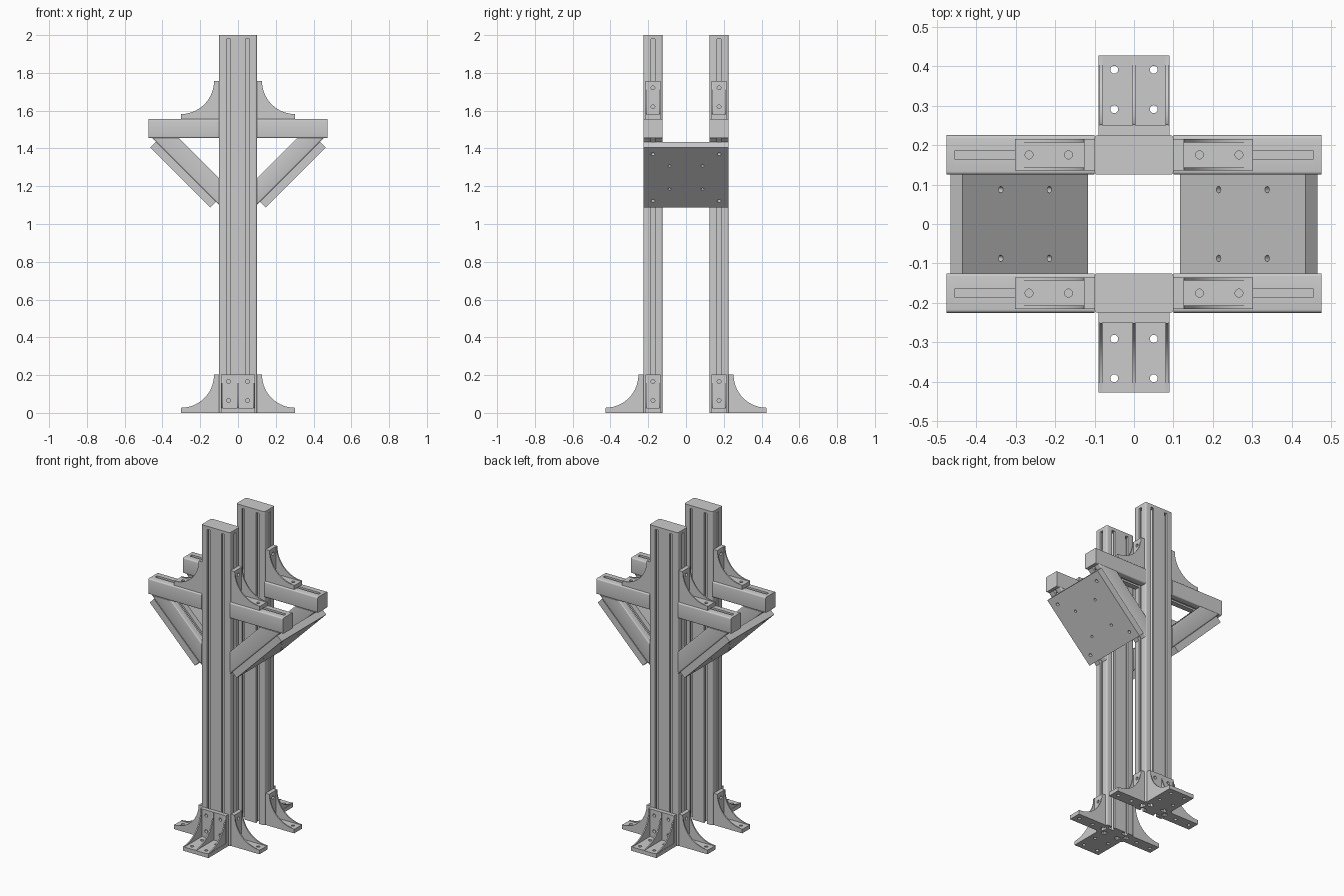
import bpy, bmesh, math
from mathutils import Matrix, Vector

if "Cube" in bpy.data.objects:
    bpy.data.objects.remove(bpy.data.objects["Cube"])


def frame(o, x, y, z):
    """Matrix with origin o and the given local axes."""
    m = Matrix((x, y, z)).transposed().to_4x4()
    m.translation = Vector(o)
    return m


def circle(cx, cy, r, n=20):
    return [(cx + r * math.cos(i * math.tau / n), cy + r * math.sin(i * math.tau / n)) for i in range(n)]


def rect(x0, y0, x1, y1):
    return [(x0, y0), (x1, y0), (x1, y1), (x0, y1)]


def add_slab(bm, outline, thick, m, z0=0.0, holes=()):
    """Extrude a 2D outline with holes along local z of m."""
    edges = []
    for loop in [outline, *holes]:
        vs = [bm.verts.new((x, y, z0)) for x, y in loop]
        edges += [bm.edges.new((vs[i - 1], vs[i])) for i in range(len(vs))]
    before = set(bm.verts) - {v for e in edges for v in e.verts}
    bmesh.ops.triangle_fill(bm, edges=edges, use_beauty=True, normal=(0, 0, 1))
    faces = list({f for e in edges for f in e.link_faces} |
                 {f for f in bm.faces if not any(v in before for v in f.verts)})
    ext = bmesh.ops.extrude_face_region(bm, geom=faces)
    top = [g for g in ext["geom"] if isinstance(g, bmesh.types.BMVert)]
    bmesh.ops.translate(bm, verts=top, vec=(0, 0, thick))
    new = [v for v in bm.verts if v not in before]
    bmesh.ops.transform(bm, matrix=m, verts=new)


def finish(name, bm):
    bmesh.ops.recalc_face_normals(bm, faces=bm.faces[:])
    me = bpy.data.meshes.new(name)
    bm.to_mesh(me)
    bm.free()
    ob = bpy.data.objects.new(name, me)
    bpy.context.collection.objects.link(ob)
    return ob


def section(w, h, slots_y=(), slots_x=(), r=0.008):
    """Rounded rail section; slots_y sit on the +-y sides, slots_x on the +-x sides."""
    pts = []
    for k in range(4):
        a = k * math.pi / 2
        u, n = Vector((math.cos(a), math.sin(a))), Vector((math.sin(a), -math.cos(a)))
        length, half = (w, h / 2) if k % 2 == 0 else (h, w / 2)
        td = [(-length / 2 + r, 0)]
        for s in (slots_y if k % 2 == 0 else slots_x):
            groove = [(0.01, 0), (0.01, 0.012), (0.02, 0.012), (0.02, 0.02), (0.011, 0.03)]
            td += [(s - t, d) for t, d in groove] + [(s + t, d) for t, d in reversed(groove)]
        td.append((length / 2 - r, 0))
        for i in (1, 2, 3):
            b = i * math.pi / 8
            td.append((length / 2 - r + r * math.sin(b), r - r * math.cos(b)))
        pts += [tuple(n * (half - d) + u * t) for t, d in td]
    return pts


def bracket(name, m, width, ribs, hole_y):
    """Gusset bracket: foot along local x, wall along local z."""
    s, t, hw = 0.202, 0.025, width / 2
    bm = bmesh.new()
    holes = [circle(d, y, 0.01) for d in (0.066, 0.166) for y in hole_y]
    X, Y, Z = Vector((1, 0, 0)), Vector((0, 1, 0)), Vector((0, 0, 1))
    add_slab(bm, rect(0, -hw, s, hw), t, Matrix(), holes=holes)
    add_slab(bm, rect(t, -hw, s, hw), t, frame((0, 0, 0), Z, Y, X), holes=holes)
    rad = s - t - 0.002
    arc = [(s - rad * math.cos(i * math.pi / 28), s - rad * math.sin(i * math.pi / 28)) for i in range(15)]
    for y in ribs:
        add_slab(bm, [(t, t)] + [(t, s)] + arc + [(s, t)], 0.008, frame((0, y - 0.004, 0), X, Z, Y))
    bm.transform(m)
    finish(name, bm)


X, Y, Z = Vector((1, 0, 0)), Vector((0, 1, 0)), Vector((0, 0, 1))
CY = 0.175
column_sec = section(0.2, 0.1, (-0.05, 0.05), (0,))
beam_sec = section(0.1, 0.1, (0,))
names = {1: "right", -1: "left"}
depth = {1: "back", -1: "front"}

for sy in (1, -1):
    # slotted upright with end cap
    bm = bmesh.new()
    at = Matrix.Translation((0, sy * CY, 0))
    add_slab(bm, column_sec, 1.98, at)
    add_slab(bm, section(0.2, 0.1), 0.02, at, z0=1.98)
    finish(f"{depth[sy]}_column", bm)

    # wide foot bracket on the outer face
    bracket(f"{depth[sy]}_wide_foot", frame((0, sy * 0.225, 0), Y * sy, X, Z),
            0.18, (-0.084, 0, 0.084), (-0.05, 0.05))

    for sx in (1, -1):
        tag = f"{depth[sy]}_{names[sx]}"
        # narrow brackets at the foot and above the beam
        for z, part in ((0, "foot_bracket"), (1.555, "beam_bracket")):
            bracket(f"{tag}_{part}", frame((sx * 0.1, sy * CY, z), X * sx, Y, Z),
                    0.08, (-0.036, 0.036), (0,))

        # side beam with end cap
        bm = bmesh.new()
        m = frame((sx * 0.1, sy * CY, 1.505), Y, Z, X * sx)
        add_slab(bm, beam_sec, 0.355, m)
        add_slab(bm, section(0.1, 0.1), 0.02, m, z0=0.355)
        finish(f"{tag}_beam", bm)

        # diagonal brace, mitred against beam and column
        bm = bmesh.new()
        n = Vector((sx, 0, -1)).normalized()
        d = Vector((sx, 0, 1)).normalized()
        mid = Vector((sx * 0.291, sy * CY, 1.261)) - n * 0.0715
        add_slab(bm, beam_sec, 0.8, frame(mid, Y, n, d), z0=-0.4)
        for co, no in (((0, 0, 1.455), Z), ((sx * 0.1, 0, 0), -X * sx)):
            bmesh.ops.bisect_plane(bm, geom=bm.verts[:] + bm.edges[:] + bm.faces[:],
                                   plane_co=co, plane_no=no, clear_outer=True)
            rim = [e for e in bm.edges if e.is_boundary]
            bmesh.ops.triangle_fill(bm, edges=rim, use_beauty=True, normal=no)
        finish(f"{tag}_brace", bm)

# sloping square plates across the braces
for sx in (1, -1):
    bm = bmesh.new()
    n = Vector((sx, 0, -1)).normalized()
    d = Vector((sx, 0, 1)).normalized()
    holes = [circle(a * q, b * q, r) for q, r in ((0.175, 0.01), (0.087, 0.008))
             for a in (1, -1) for b in (1, -1)]
    add_slab(bm, rect(-0.225, -0.225, 0.225, 0.225), 0.043,
             frame((sx * 0.291, 0, 1.261), Y, d, n), z0=-0.0215, holes=holes)
    finish(f"{names[sx]}_plate", bm)

# smooth rounded edges, keep sharp ones
for ob in bpy.context.collection.objects:
    ob.select_set(True)
    bpy.context.view_layer.objects.active = ob
bpy.ops.object.shade_smooth_by_angle(angle=math.radians(30))
